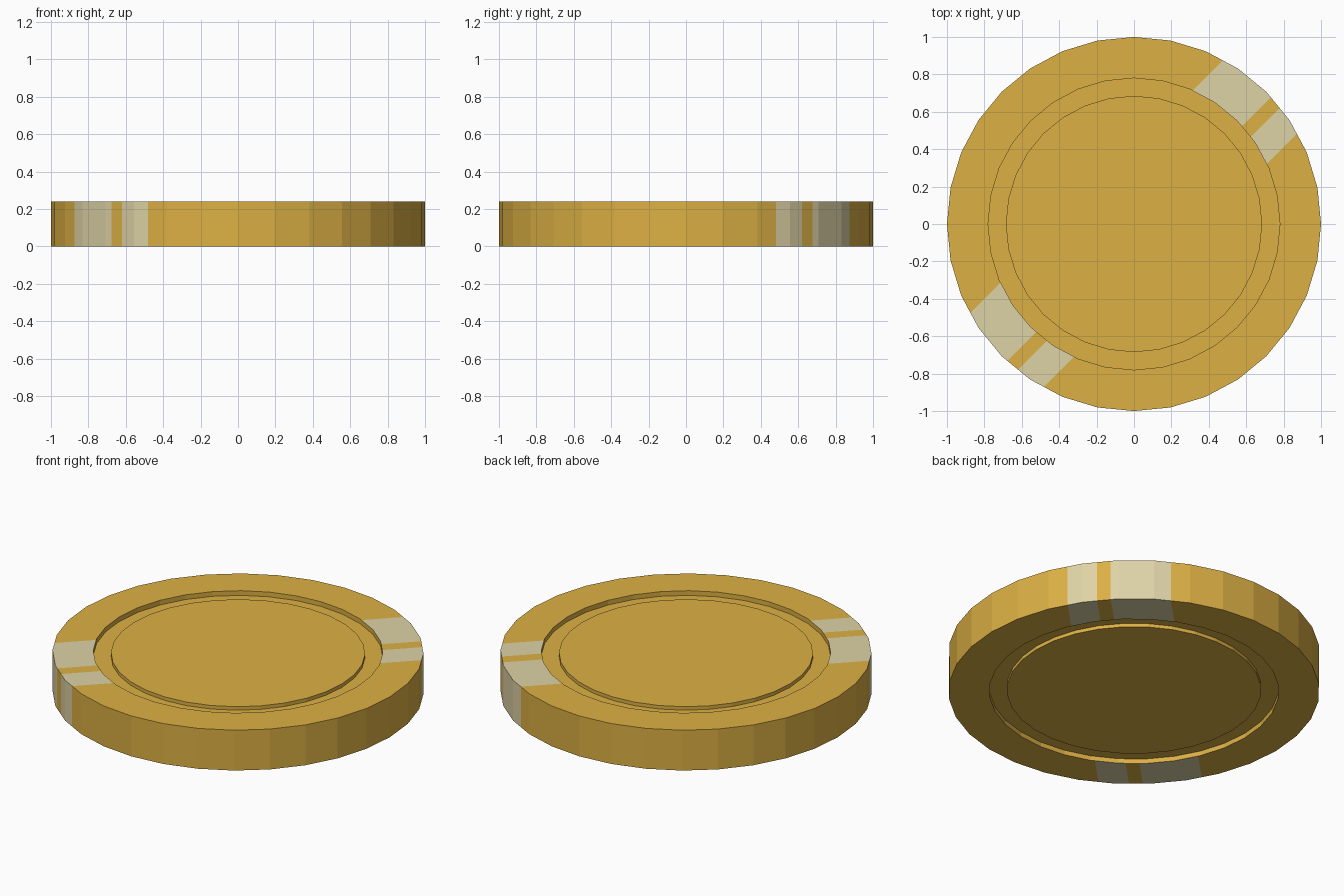
import bpy, bmesh, math
from mathutils import Vector

if "Cube" in bpy.data.objects:
    bpy.data.objects.remove(bpy.data.objects["Cube"])

SIDES = 32
HEIGHT = 0.24
R_OUT, R_RIM, R_DISC = 1.0, 0.78, 0.685
GROOVE = 0.028      # groove depth below the rim
RECESS = 0.007      # centre disc sits just under the rim


def material(name, rgb):
    m = bpy.data.materials.new(name)
    m.diffuse_color = (*rgb, 1)
    m.use_nodes = True
    m.node_tree.nodes["Principled BSDF"].inputs["Base Color"].default_value = m.diffuse_color
    return m


gold = material("gold", (0.716, 0.434, 0.058))
cream = material("cream", (0.73, 0.645, 0.381))


def finish(name, bm, mats):
    bmesh.ops.recalc_face_normals(bm, faces=bm.faces)
    me = bpy.data.meshes.new(name)
    bm.to_mesh(me)
    bm.free()
    for m in mats:
        me.materials.append(m)
    ob = bpy.data.objects.new(name, me)
    bpy.context.collection.objects.link(ob)
    return ob


def tube(r_in, r_out, z0, z1):
    """Solid ring with a rectangular cross-section."""
    bm = bmesh.new()
    section = [(r_in, z0), (r_out, z0), (r_out, z1), (r_in, z1)]
    rings = []
    for i in range(SIDES):
        a = 2 * math.pi * i / SIDES
        rings.append([bm.verts.new((r * math.cos(a), r * math.sin(a), z))
                      for r, z in section])
    for i in range(SIDES):
        a, b = rings[i], rings[(i + 1) % SIDES]
        for j in range(4):
            k = (j + 1) % 4
            bm.faces.new((a[j], b[j], b[k], a[k]))
    return bm


# outer rim, cut along the diagonal stripe edges and coloured between them
rim = tube(R_RIM, R_OUT, 0, HEIGHT)
stripes = [(-0.39, -0.16), (-0.055, 0.40)]   # ranges of y - x
for d in [e for s in stripes for e in s]:
    bmesh.ops.bisect_plane(rim, geom=rim.verts[:] + rim.edges[:] + rim.faces[:],
                           plane_co=Vector((0, d, 0)), plane_no=Vector((-1, 1, 0)),
                           dist=1e-5)
for f in rim.faces:
    c = f.calc_center_median()
    inner_wall = abs(f.normal.z) < 0.5 and math.hypot(c.x, c.y) < 0.8
    striped = any(lo < c.y - c.x < hi for lo, hi in stripes)
    f.material_index = 1 if striped and not inner_wall else 0
finish("rim", rim, [gold, cream])

# groove floor, on both faces
finish("groove_floor", tube(R_DISC - 0.02, R_RIM, GROOVE, HEIGHT - GROOVE), [gold])

# raised centre disc, on both faces
disc = bmesh.new()
bmesh.ops.create_cone(disc, cap_ends=True, segments=SIDES, radius1=R_DISC,
                      radius2=R_DISC, depth=HEIGHT - 2 * RECESS)
bmesh.ops.translate(disc, verts=disc.verts, vec=(0, 0, HEIGHT / 2))
finish("centre_disc", disc, [gold])
